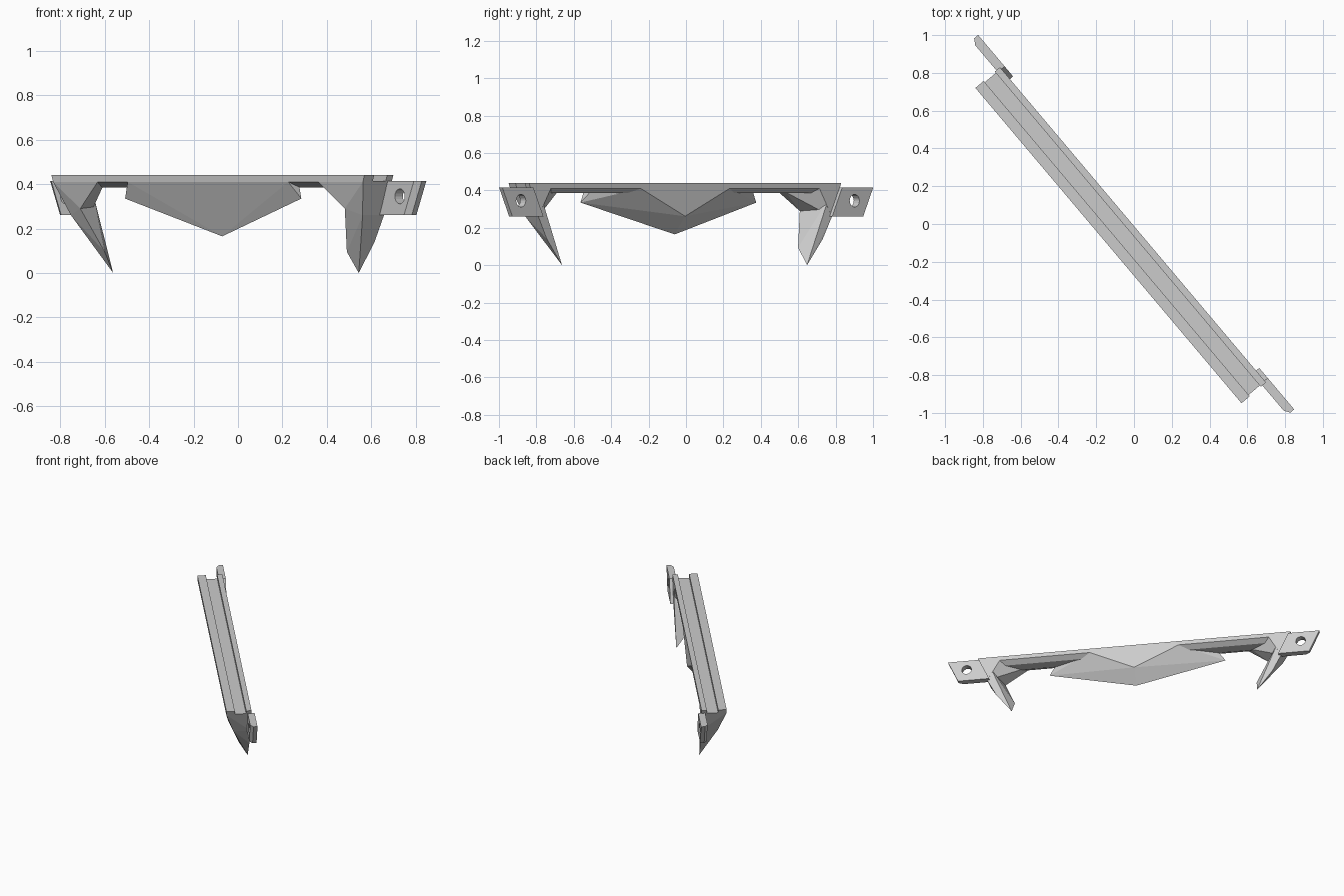
import bpy, bmesh, math
from mathutils import Matrix, Vector

cube = bpy.data.objects.get("Cube")
if cube:
    bpy.data.objects.remove(cube, do_unlink=True)

grey = bpy.data.materials.new("plain_grey")
grey.use_nodes = True
grey.diffuse_color = (0.6, 0.6, 0.6, 1)
grey.node_tree.nodes["Principled BSDF"].inputs["Base Color"].default_value = (0.6, 0.6, 0.6, 1)

# The bar lies diagonally: parts are built along x, then turned into place
TURN = Matrix.Rotation(math.radians(-49.83), 4, "Z")
BACK, FRONT = -0.007, -0.177
TOP, LIP = 0.44, 0.41


def finish(bm, name):
    bmesh.ops.recalc_face_normals(bm, faces=bm.faces)
    bm.transform(TURN)
    mesh = bpy.data.meshes.new(name)
    bm.to_mesh(mesh)
    bm.free()
    mesh.materials.append(grey)
    ob = bpy.data.objects.new(name, mesh)
    bpy.context.collection.objects.link(ob)
    return ob


def add_hull(bm, points, side=1):
    verts = [bm.verts.new((x * side, y, z)) for x, y, z in points]
    res = bmesh.ops.convex_hull(bm, input=verts)
    unused = {v for v in res["geom_interior"] + res["geom_unused"]
              if isinstance(v, bmesh.types.BMVert)}
    bmesh.ops.delete(bm, geom=list(unused), context="VERTS")
    bmesh.ops.dissolve_limit(bm, angle_limit=0.01, verts=bm.verts, edges=bm.edges)


def end_x(z):
    """Half length of the bar at a height; its ends slope inward going down."""
    return 1.092 - (TOP - z) * 0.36


# Channel-shaped top bar with two raised lips
profile = [(FRONT, TOP), (-0.12, TOP), (-0.12, 0.415), (-0.043, 0.415), (-0.043, TOP),
           (BACK, TOP), (BACK, LIP), (-0.043, 0.385), (-0.12, 0.385), (FRONT, LIP)]
bm = bmesh.new()
ends = [[bm.verts.new((s * end_x(z), y, z)) for y, z in profile] for s in (-1, 1)]
for i in range(len(profile)):
    j = (i + 1) % len(profile)
    bm.faces.new((ends[0][i], ends[0][j], ends[1][j], ends[1][i]))
for ring in ends:
    bm.faces.new(ring)
finish(bm, "top_bar")

# Pointed centre chin
half = [(0.56, FRONT, LIP), (0.57, -0.12, 0.39), (0.615, -0.146, 0.335), (0.31, BACK, LIP)]
bm = bmesh.new()
add_hull(bm, [(s * x, y, z) for x, y, z in half for s in (-1, 1)]
         + [(0, -0.093, 0.165), (0, BACK, 0.262)])
finish(bm, "centre_chin")

# Claws: a wide root under the bar and a tapering tip
joint = [(0.923, -0.15, 0.29), (1.0, BACK, 0.35),
         (1.018, -0.125, 0.26), (1.027, BACK, 0.26)]
root = [(0.77, FRONT, LIP), (0.8, -0.12, 0.39), (0.94, BACK, LIP),
        (end_x(LIP), FRONT, LIP), (end_x(LIP), BACK, LIP)]
tip = [(0.845, -0.072, 0.095), (0.965, -0.01, 0.14), (0.857, -0.012, 0)]

# Mounting tabs: leaning plates with one cut corner
tab = [(1.08, -0.032), (1.266, -0.032), (1.297, -0.012), (1.297, 0.015), (1.08, 0.015)]

for side, word in ((1, "left"), (-1, "right")):
    bm = bmesh.new()
    add_hull(bm, joint + root, side)
    add_hull(bm, joint + tip, side)
    finish(bm, word + "_claw")

    bm = bmesh.new()
    add_hull(bm, [(x - lean, y, z) for x, y in tab
                  for lean, z in ((0, 0.415), (0.07, 0.26))], side)
    plate = finish(bm, word + "_tab")

    # Bolt hole through the tab
    bm = bmesh.new()
    place = Matrix.Translation(Vector((side * 1.167, 0, 0.345))) @ Matrix.Rotation(math.pi / 2, 4, "X")
    bmesh.ops.create_cone(bm, cap_ends=True, segments=16, radius1=0.034,
                          radius2=0.034, depth=0.2, matrix=place)
    cutter = finish(bm, word + "_hole_cutter")
    cutter.hide_render = True
    mod = plate.modifiers.new("bolt_hole", "BOOLEAN")
    mod.operation = "DIFFERENCE"
    mod.solver = "EXACT"
    mod.object = cutter
    bpy.context.view_layer.objects.active = plate
    bpy.ops.object.modifier_apply(modifier=mod.name)
    bpy.data.objects.remove(cutter, do_unlink=True)
